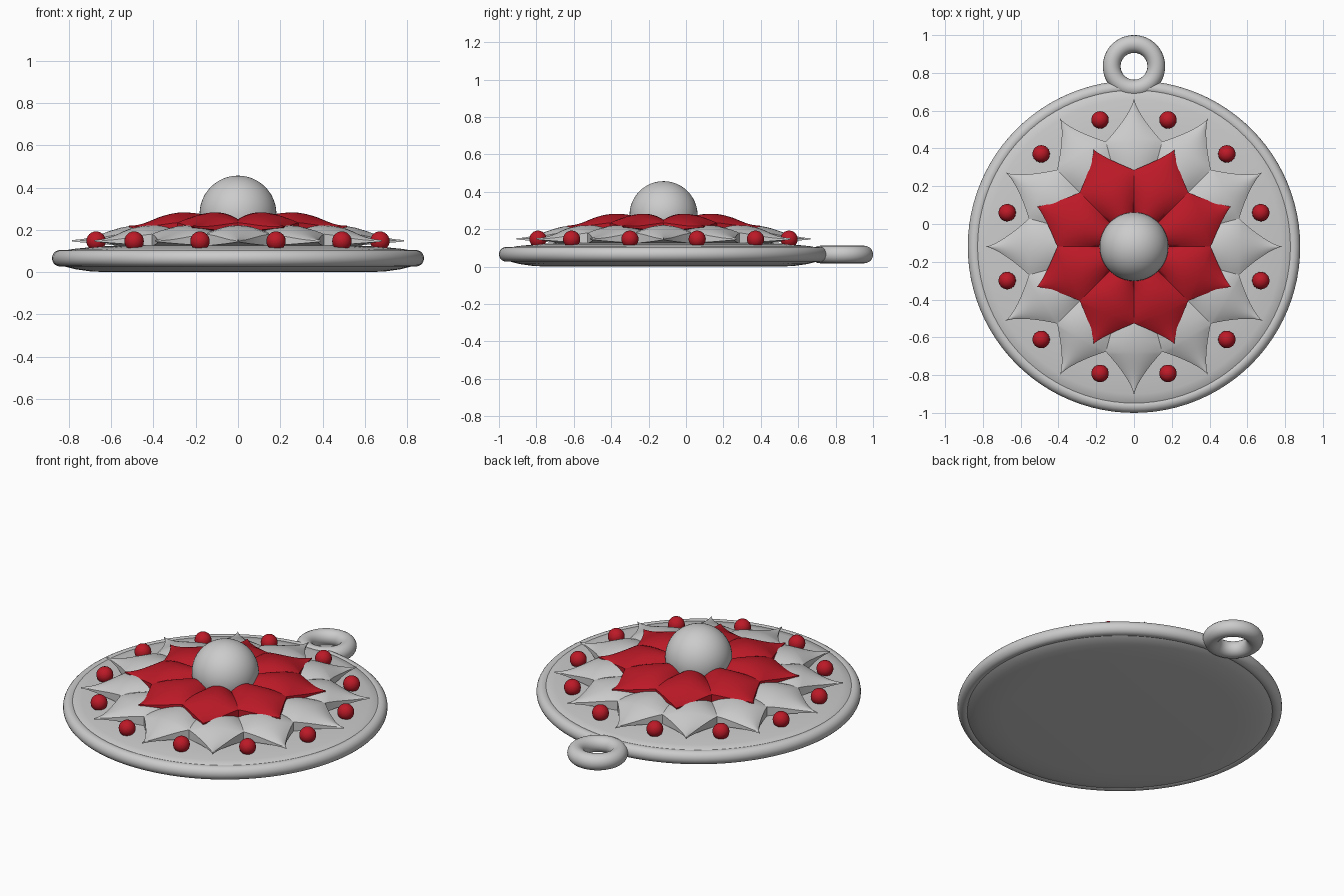
import bpy, bmesh
from math import sin, cos, tan, pi, radians

if "Cube" in bpy.data.objects:
    bpy.data.objects.remove(bpy.data.objects["Cube"])

CY = -0.12  # centre of the disc in y

red = bpy.data.materials.new("red_enamel")
red.diffuse_color = (0.5, 0.01, 0.02, 1)
red.use_nodes = True
red.node_tree.nodes["Principled BSDF"].inputs["Base Color"].default_value = red.diffuse_color


def finish(bm, name, mat=None, angle=40):
    bmesh.ops.recalc_face_normals(bm, faces=bm.faces)
    me = bpy.data.meshes.new(name)
    bm.to_mesh(me)
    bm.free()
    ob = bpy.data.objects.new(name, me)
    bpy.context.collection.objects.link(ob)
    if mat:
        me.materials.append(mat)
    bpy.ops.object.select_all(action='DESELECT')
    ob.select_set(True)
    bpy.context.view_layer.objects.active = ob
    bpy.ops.object.shade_smooth_by_angle(angle=radians(angle))
    return ob


def bridge(bm, a, b):
    n = len(a)
    for i in range(n):
        j = (i + 1) % n
        bm.faces.new((a[i], a[j], b[j], b[i]))


def lathe(name, profile, n=96):
    """Solid of revolution; profile runs from bottom to top, ends capped."""
    bm = bmesh.new()
    rings = [[bm.verts.new((r * cos(2 * pi * i / n), r * sin(2 * pi * i / n) + CY, z))
              for i in range(n)] for r, z in profile]
    for a, b in zip(rings, rings[1:]):
        bridge(bm, a, b)
    bm.faces.new(rings[0])
    bm.faces.new(rings[-1])
    return finish(bm, name)


def torus(name, y, z, major, minor, minor_z, n=96, m=20):
    bm = bmesh.new()
    rings = []
    for i in range(n):
        a = 2 * pi * i / n
        ring = []
        for k in range(m):
            b = 2 * pi * k / m
            r = major + minor * cos(b)
            ring.append(bm.verts.new((r * cos(a), y + r * sin(a), z + minor_z * sin(b))))
        rings.append(ring)
    for i in range(n):
        bridge(bm, rings[i], rings[(i + 1) % n])
    return finish(bm, name)


def petals(name, count, start, r0, rv, rp, rt, z0, zp, zt, drop, zb, power, mat=None):
    """Ring of puffed petals: wedge up to valley radius rv, then a pointed tip at rt."""
    bm = bmesh.new()
    half = pi / count
    rows, cols = 24, 12
    for p in range(count):
        ang = start + 2 * half * p
        rings = []
        for i in range(rows + 1):
            # valley row falls exactly on row 8
            x = r0 + (rv - r0) * i / 8 if i <= 8 else rv + (rt - rv) * (i - 8) / (rows - 8)
            t = max(0, (x - rv) / (rt - rv))
            t = min(t, 0.995)
            w = x * tan(half) if i <= 8 else rv * tan(half) * (1 - t) ** power
            if x < rp:
                ridge = z0 + (zp - z0) * sin(pi / 2 * (x - r0) / (rp - r0))
            else:
                ridge = zt + (zp - zt) * (0.5 + 0.5 * cos(pi * (x - rp) / (rt - rp)))
            d = drop * (1 - t)
            base = zb + (zt - 0.008 - zb) * t
            sec = []
            for k in range(cols + 1):
                v = -1 + 2 * k / cols
                sec.append((v * w, ridge - d * v * v))
            sec += [(w, base), (-w, base)]
            rings.append([bm.verts.new((x * cos(ang) - s * sin(ang),
                                        x * sin(ang) + s * cos(ang) + CY, z))
                          for s, z in sec])
        for a, b in zip(rings, rings[1:]):
            bridge(bm, a, b)
        bm.faces.new(rings[0])
        bm.faces.new(rings[-1])
    return finish(bm, name, mat, 50)


def ball(name, x, y, z, r, seg, mat=None):
    bm = bmesh.new()
    bmesh.ops.create_uvsphere(bm, u_segments=seg, v_segments=seg // 2, radius=r)
    bmesh.ops.translate(bm, verts=bm.verts, vec=(x, y, z))
    return finish(bm, name, mat, 60)


# Disc with gently domed top and rounded underside, plus its rim
lathe("disc", [(0.62, 0.0), (0.70, 0.004), (0.77, 0.014), (0.82, 0.027), (0.85, 0.045),
               (0.855, 0.065), (0.85, 0.085), (0.835, 0.1), (0.78, 0.11), (0.68, 0.12),
               (0.5, 0.13), (0.25, 0.136)])
torus("rim", CY, 0.066, 0.843, 0.037, 0.039)

# Hanging loop
torus("loop", 0.835, 0.065, 0.118, 0.047, 0.047, 64)

# Two layers of petals
petals("outer_petals", 12, 0, 0.15, 0.556, 0.47, 0.785,
       0.19, 0.222, 0.153, 0.03, 0.125, 1.4)
petals("inner_petals", 8, pi / 8, 0.08, 0.375, 0.28, 0.557,
       0.25, 0.283, 0.22, 0.032, 0.19, 1.2, red)

# Centre boss and ring of beads
ball("centre_boss", 0, CY, 0.275, 0.182, 48)
for i in range(12):
    a = radians(15 + 30 * i)
    ball(f"bead_{i + 1}", 0.695 * cos(a), 0.695 * sin(a) + CY, 0.147, 0.046, 24, red)
